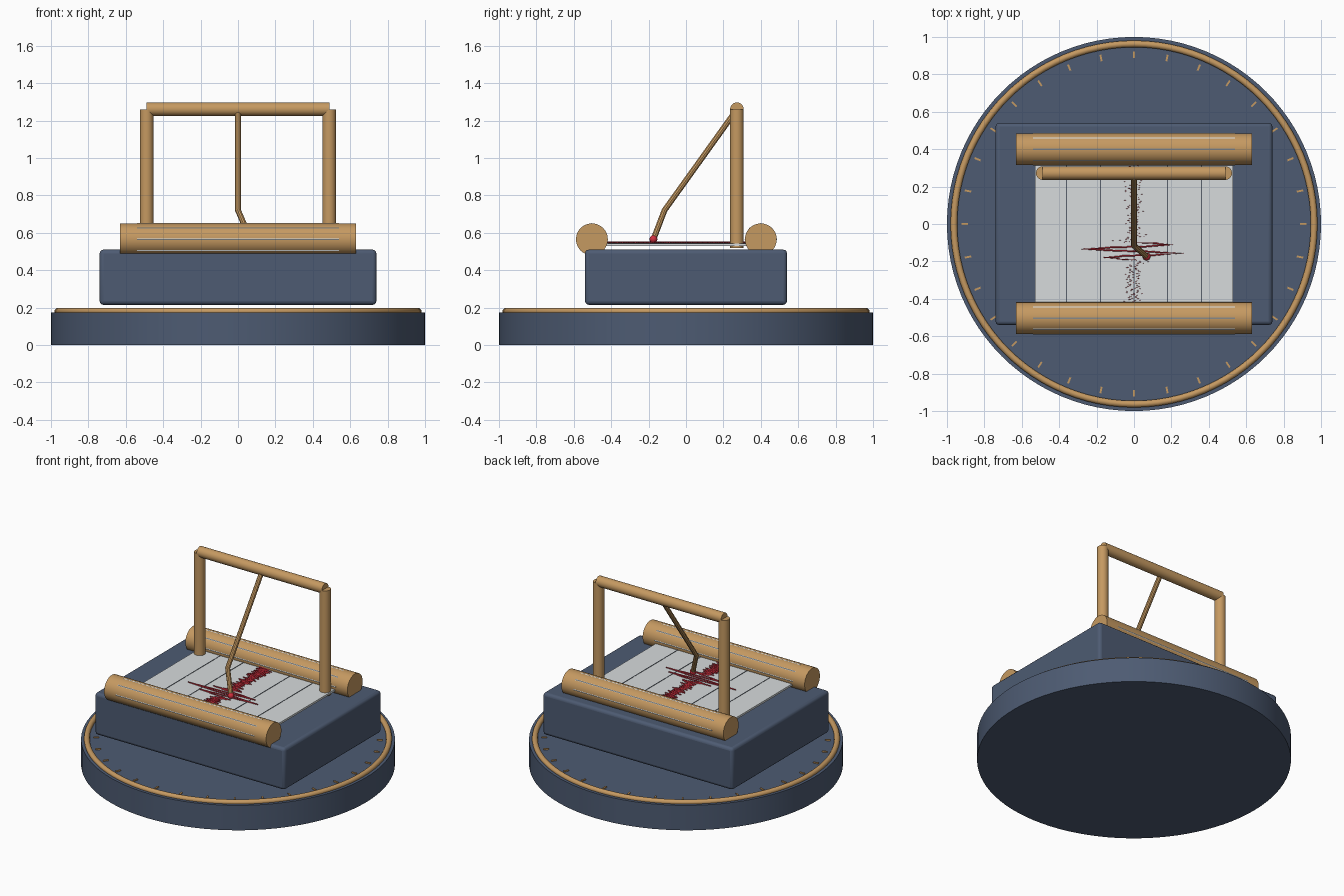
import bpy, math, random
from mathutils import Vector

if "Cube" in bpy.data.objects:
    bpy.data.objects.remove(bpy.data.objects["Cube"])

random.seed(4)


def material(name, rgb):
    m = bpy.data.materials.new(name)
    m.diffuse_color = (*rgb, 1)
    m.use_nodes = True
    m.node_tree.nodes["Principled BSDF"].inputs["Base Color"].default_value = m.diffuse_color
    return m


NAVY = material("navy", (0.075, 0.105, 0.17))
BRASS = material("brass", (0.56, 0.32, 0.12))
PAPER = material("paper", (0.68, 0.71, 0.72))
RED = material("red_ink", (0.65, 0.03, 0.05))
DARK = material("dark_line", (0.1, 0.12, 0.15))


def finish(name, mat, bevel=0):
    ob = bpy.context.object
    ob.name = name
    ob.data.materials.append(mat)
    if bevel:
        mod = ob.modifiers.new("bevel", 'BEVEL')
        mod.width, mod.segments = bevel, 3
    bpy.ops.object.shade_smooth_by_angle(angle=math.radians(40))
    return ob


def box(name, center, size, mat, bevel=0, turn=0):
    bpy.ops.mesh.primitive_cube_add(size=1, location=center, rotation=(0, 0, turn))
    bpy.context.object.scale = size
    bpy.ops.object.transform_apply(location=False, rotation=False, scale=True)
    return finish(name, mat, bevel)


def rod(name, a, b, r, mat, sides=32, bevel=0):
    a, b = Vector(a), Vector(b)
    d = b - a
    bpy.ops.mesh.primitive_cylinder_add(vertices=sides, radius=r, depth=d.length, location=(a + b) / 2)
    ob = bpy.context.object
    ob.rotation_euler = d.to_track_quat('Z', 'Y').to_euler()
    return finish(name, mat, bevel)


def tube(name, points, r, mat, res=3):
    cu = bpy.data.curves.new(name, 'CURVE')
    cu.dimensions = '3D'
    cu.bevel_depth, cu.bevel_resolution, cu.use_fill_caps = r, res, True
    sp = cu.splines.new('POLY')
    sp.points.add(len(points) - 1)
    for p, co in zip(sp.points, points):
        p.co = (*co, 1)
    sp.use_smooth = False
    cu.materials.append(mat)
    ob = bpy.data.objects.new(name, cu)
    bpy.context.collection.objects.link(ob)
    return ob


# Round base with brass rim and dial ticks
rod("base_disc", (0, 0, 0), (0, 0, 0.175), 1.0, NAVY, 96)
bpy.ops.mesh.primitive_torus_add(major_segments=96, minor_segments=16, major_radius=0.963,
                                 minor_radius=0.018, location=(0, 0, 0.18))
finish("base_rim", BRASS)
for i in range(32):
    a = i * math.tau / 32
    box("dial_tick", (0.905 * math.cos(a), 0.905 * math.sin(a), 0.178), (0.035, 0.01, 0.01), BRASS, turn=a)

# Instrument body
box("body", (0, 0, 0.3625), (1.48, 1.08, 0.295), NAVY, 0.02)

# Rollers with the paper just showing around them
for side, y in (("front", -0.503), ("rear", 0.4)):
    rod(side + "_roller", (-0.63, y, 0.565), (0.63, y, 0.565), 0.085, BRASS, 48)
    rod(side + "_paper_wrap", (-0.54, y, 0.565), (0.54, y, 0.565), 0.0865, PAPER, 8)

# Paper sheet with ruled lines
box("paper", (0, -0.05, 0.537), (1.06, 0.88, 0.014), PAPER)
for x in (-0.36, -0.18, 0, 0.18, 0.36):
    box("ruled_line", (x, -0.05, 0.5445), (0.005, 0.8, 0.003), DARK)

# Seismic trace: small jitter with one large burst
trace = []
for i in range(170):
    y = -0.44 + i * 0.0045
    burst = 0.25 * math.exp(-((y + 0.14) / 0.05) ** 2) * math.cos((y + 0.11) * math.tau / 0.047)
    jitter = (1 if i % 2 else -1) * random.uniform(0.015, 0.055)
    trace.append((burst + jitter, y, 0.549))
tube("ink_trace", trace, 0.004, RED, 1)

# Frame: two posts and a crossbar
for s in (-1, 1):
    rod("frame_post", (s * 0.488, 0.272, 0.52), (s * 0.488, 0.272, 1.26), 0.036, BRASS)
rod("frame_crossbar", (-0.488, 0.272, 1.261), (0.488, 0.272, 1.261), 0.036, BRASS)

# Bent pen arm and its red tip
tube("pen_arm", [(0, 0.265, 1.25), (0, -0.115, 0.72), (0.065, -0.172, 0.57)], 0.016, BRASS)
bpy.ops.mesh.primitive_uv_sphere_add(segments=16, ring_count=10, radius=0.021, location=(0.067, -0.174, 0.566))
finish("pen_tip", RED)
